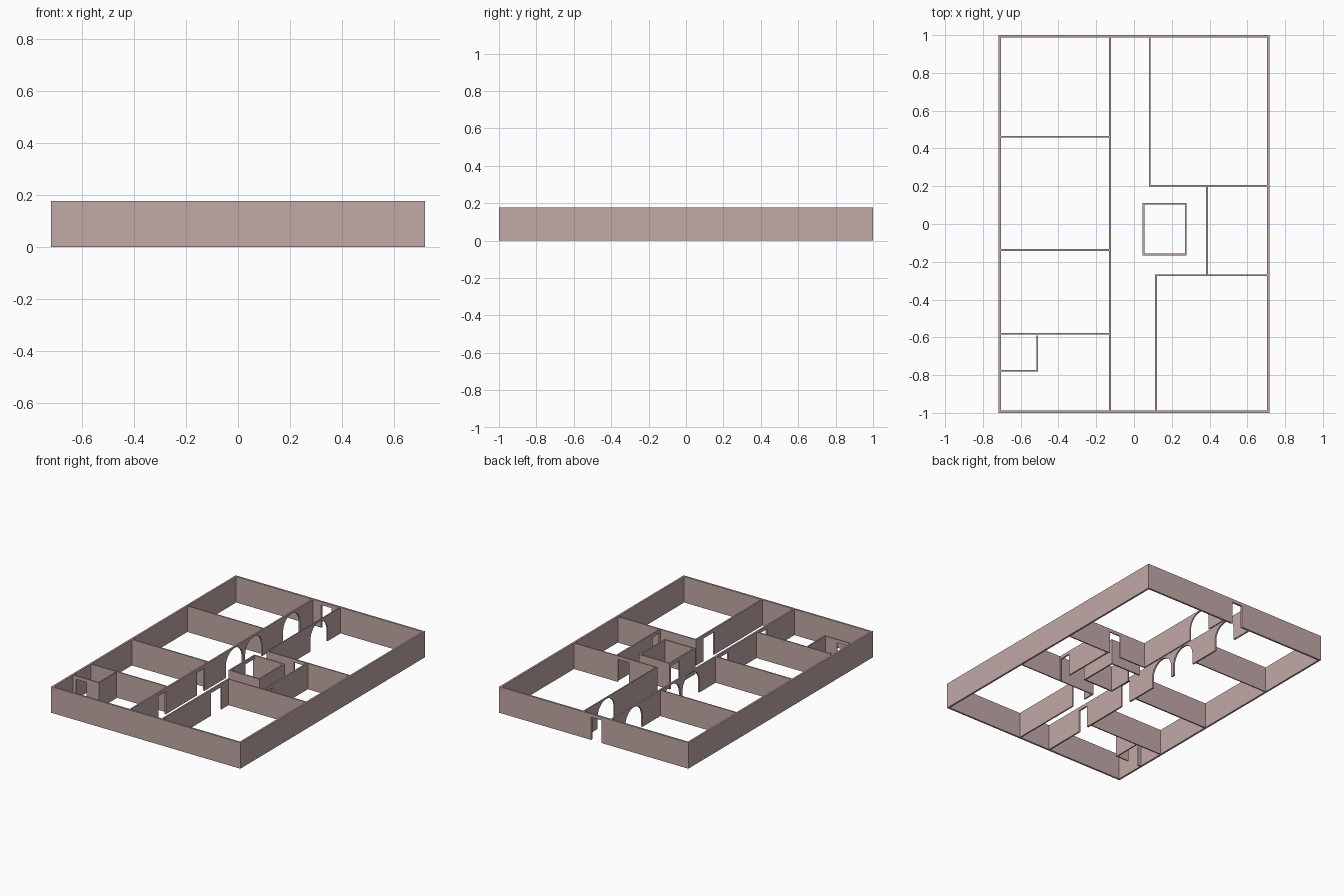
import bpy, bmesh, math
from mathutils import Vector

cube = bpy.data.objects.get("Cube")
if cube:
    bpy.data.objects.remove(cube, do_unlink=True)

HEIGHT = 0.178      # wall height
DOOR_TOP = 0.155    # underside of door lintels
ARCH_TOP = 0.170    # crown of the arches

# One plaster colour for every wall
plaster = bpy.data.materials.new("dusty_pink_plaster")
colour = (0.54, 0.40, 0.39, 1.0)
plaster.diffuse_color = colour
plaster.use_nodes = True
plaster.node_tree.nodes["Principled BSDF"].inputs["Base Color"].default_value = colour


def door(a, b):
    """Outline of a rectangular doorway from a to b."""
    return [(a, 0), (a, DOOR_TOP), (b, DOOR_TOP), (b, 0)]


def arch(a, b, steps=20):
    """Outline of a round-headed archway from a to b."""
    mid, r = (a + b) / 2, (b - a) / 2
    spring = ARCH_TOP - r
    head = [(mid - r * math.cos(math.pi * i / steps),
             spring + r * math.sin(math.pi * i / steps)) for i in range(steps + 1)]
    return [(a, 0)] + head + [(b, 0)]


def wall(name, along, at, start, end, thick, openings=()):
    """Wall running along x or y, centred on 'at', with openings cut from its base."""
    outline = [(start, 0)]
    for opening in openings:          # openings are listed from start to end
        outline += opening
    outline += [(end, 0), (end, HEIGHT), (start, HEIGHT)]
    side = at - thick / 2
    if along == "x":
        points = [Vector((p, side, z)) for p, z in outline]
        push = Vector((0, thick, 0))
    else:
        points = [Vector((side, p, z)) for p, z in outline]
        push = Vector((thick, 0, 0))
    bm = bmesh.new()
    face = bm.faces.new([bm.verts.new(p) for p in points])
    result = bmesh.ops.extrude_face_region(bm, geom=[face], use_keep_orig=True)
    moved = [v for v in result["geom"] if isinstance(v, bmesh.types.BMVert)]
    bmesh.ops.translate(bm, verts=moved, vec=push)
    bmesh.ops.recalc_face_normals(bm, faces=bm.faces)
    mesh = bpy.data.meshes.new(name)
    bm.to_mesh(mesh)
    bm.free()
    mesh.materials.append(plaster)
    obj = bpy.data.objects.new(name, mesh)
    bpy.context.collection.objects.link(obj)
    return obj


# Outer walls
X, Y, T = 0.718, 1.0, 0.013
XI, YI = X - T, Y - T
for label, s in (("left", 1), ("right", -1)):
    wall("outer_wall_" + label, "y", s * (X - T / 2), -Y, Y, T)
wall("outer_wall_front", "x", -Y + T / 2, -XI, XI, T)
wall("outer_wall_back", "x", Y - T / 2, -XI, XI, T, [door(-0.06, 0.02)])

# Long corridor wall with two doors and three arches
wall("corridor_wall", "y", -0.126, -YI, YI, 0.011,
     [door(-0.69, -0.61), door(-0.27, -0.19),
      arch(0.04, 0.225), arch(0.25, 0.435), arch(0.66, 0.845)])

# Partitions between the rooms on the right side
for label, y, t in (("front", -0.58, 0.008), ("middle", -0.138, 0.010), ("back", 0.462, 0.008)):
    wall("right_partition_" + label, "x", y, -XI, -0.1315, t)

# Small closet in the front right room
wall("closet_front_wall", "x", -0.777, -XI, -0.507, 0.008, [door(-0.683, -0.603)])
wall("closet_side_wall", "y", -0.511, -0.773, -0.59, 0.008)

# Back left room
wall("back_room_side_wall", "y", 0.083, 0.206, YI, 0.008, [arch(0.66, 0.845)])
wall("back_room_front_wall", "x", 0.202, 0.079, XI, 0.008, [door(0.288, 0.373)])

# Front left room
wall("front_room_side_wall", "y", 0.117, -YI, -0.276, 0.010, [door(-0.467, -0.352)])
wall("front_room_back_wall", "x", -0.272, 0.112, XI, 0.008)

# Small room on the left side
wall("side_room_wall", "y", 0.386, -0.268, 0.198, 0.010, [door(-0.26, -0.18)])

# Free-standing square core
wall("core_right_wall", "y", 0.050, -0.166, 0.112, 0.010, [door(0.005, 0.10)])
wall("core_left_wall", "y", 0.274, -0.166, 0.112, 0.010)
wall("core_front_wall", "x", -0.161, 0.055, 0.269, 0.010)
wall("core_back_wall", "x", 0.107, 0.055, 0.269, 0.010)
